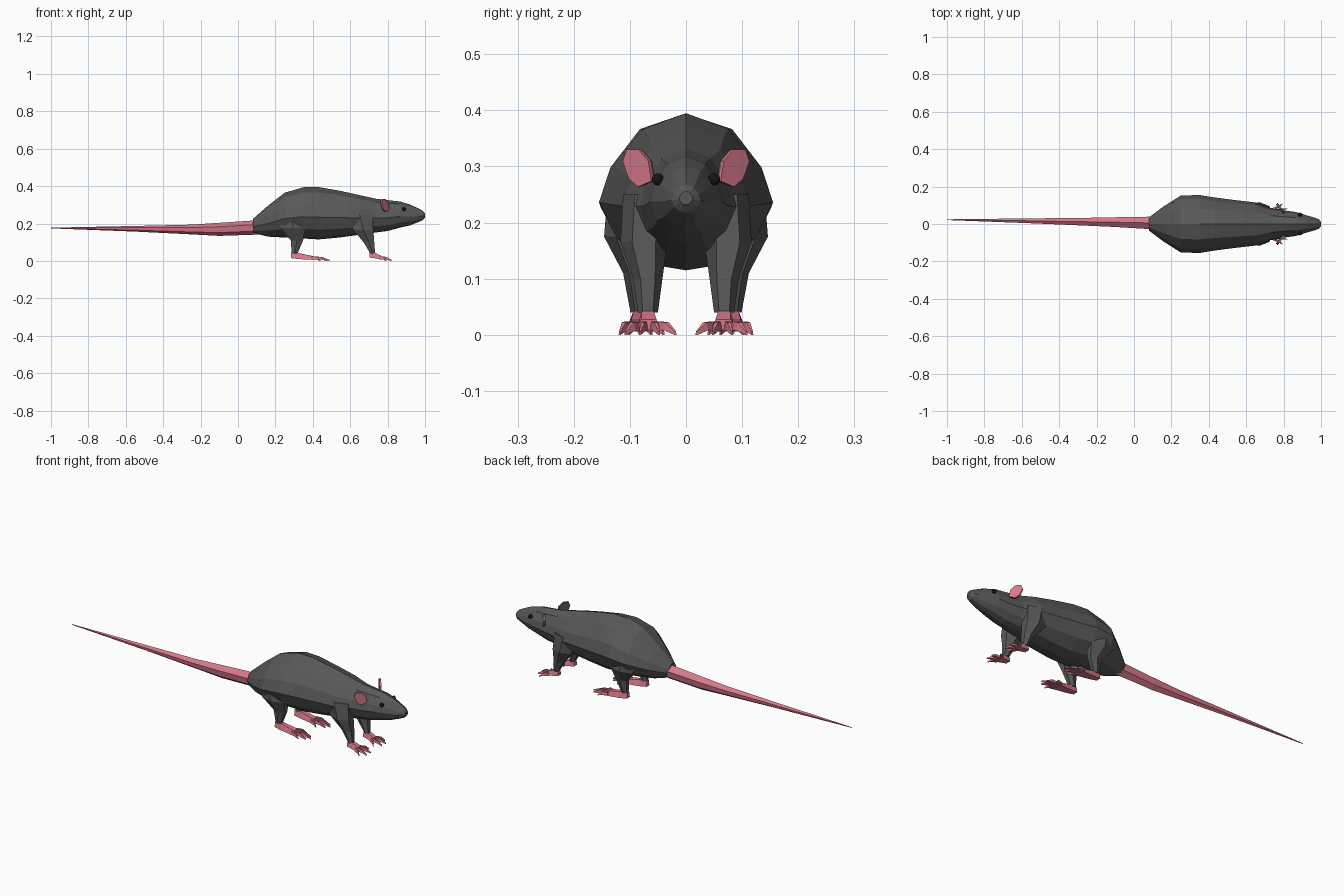
import bpy, bmesh, math
from mathutils import Vector

def material(name, col):
    m = bpy.data.materials.new(name)
    m.diffuse_color = (*col, 1)
    return m

FUR = material("fur", (0.10, 0.10, 0.10))
PINK = material("skin", (0.68, 0.19, 0.25))
BLACK = material("eye_black", (0.008, 0.008, 0.008))

def finish(name, bm, mat, mirror=False):
    bmesh.ops.recalc_face_normals(bm, faces=bm.faces)
    me = bpy.data.meshes.new(name)
    bm.to_mesh(me)
    bm.free()
    ob = bpy.data.objects.new(name, me)
    bpy.context.collection.objects.link(ob)
    me.materials.append(mat)
    if mirror:
        md = ob.modifiers.new("mirror", 'MIRROR')
        md.use_axis = (False, True, False)
        md.use_bisect_axis = (False, False, False)
        md.use_mirror_merge = False
    return ob

def loft(bm, rings):
    """Skin closed rings of points and cap both ends."""
    vs = [[bm.verts.new(p) for p in r] for r in rings]
    n = len(vs[0])
    for a, b in zip(vs, vs[1:]):
        for i in range(n):
            j = (i + 1) % n
            bm.faces.new((a[i], a[j], b[j], b[i]))
    bm.faces.new(vs[0])
    bm.faces.new(vs[-1])

def ring_x(x, y, z0, z1, hw, prof):
    c, h = (z0 + z1) / 2, (z1 - z0) / 2
    return [(x, y + hw * a, c + h * b) for a, b in prof]

def ring_z(x, y, z, rx, ry, n=6):
    return [(x + rx * math.cos(t), y + ry * math.sin(t), z)
            for t in (math.tau * (i + 0.5) / n for i in range(n))]

HALF = [(0.53, 0.8), (0.87, 0.3), (1, -0.15), (0.8, -0.62), (0.42, -0.93)]
BODY = [(0, 1)] + HALF + [(0, -1)] + [(-a, b) for a, b in reversed(HALF)]
TAIL = [(0, 1), (1, 0.4), (0.8, -0.5), (0, -1), (-0.8, -0.5), (-1, 0.4)]
BOX = [(0.6, 1), (1, -1), (-1, -1), (-0.6, 1)]

# body and head in one skin: x, bottom, top, half width
bm = bmesh.new()
loft(bm, [ring_x(x, 0, a, b, w, BODY) for x, a, b, w in [
    (0.08, 0.15, 0.225, 0.035), (0.16, 0.13, 0.295, 0.095),
    (0.25, 0.125, 0.365, 0.152), (0.35, 0.12, 0.394, 0.155),
    (0.43, 0.115, 0.395, 0.142), (0.54, 0.125, 0.376, 0.128),
    (0.65, 0.14, 0.352, 0.115), (0.735, 0.152, 0.333, 0.083),
    (0.80, 0.16, 0.325, 0.073), (0.865, 0.178, 0.318, 0.064),
    (0.92, 0.19, 0.302, 0.047), (0.965, 0.208, 0.280, 0.034),
    (0.988, 0.218, 0.268, 0.026), (1.0, 0.232, 0.256, 0.012)]])
finish("body", bm, FUR)

# tail
bm = bmesh.new()
loft(bm, [ring_x(x, y, a, b, w, TAIL) for x, y, a, b, w in [
    (0.13, 0.005, 0.142, 0.222, 0.034), (0.08, 0.006, 0.14, 0.216, 0.033),
    (-0.10, 0.01, 0.134, 0.204, 0.026), (-0.25, 0.012, 0.142, 0.194, 0.021),
    (-0.55, 0.017, 0.157, 0.187, 0.013), (-1.0, 0.023, 0.174, 0.178, 0.002)]])
finish("tail", bm, PINK)

# legs
LEGS = {
    "hind_leg": [(0.28, 0.09, 0.25, 0.085, 0.05), (0.295, 0.103, 0.175, 0.075, 0.043),
                 (0.315, 0.09, 0.11, 0.038, 0.022), (0.303, 0.083, 0.04, 0.018, 0.016)],
    "front_leg": [(0.65, 0.07, 0.25, 0.075, 0.042), (0.67, 0.075, 0.165, 0.062, 0.042),
                  (0.70, 0.068, 0.10, 0.033, 0.026), (0.72, 0.068, 0.04, 0.015, 0.018)]}
for name, rows in LEGS.items():
    bm = bmesh.new()
    loft(bm, [ring_z(*r) for r in rows])
    finish(name, bm, FUR, True)

# feet: a wedge sole, then fanned toes (base offset, tip offset, tip x)
def foot(name, sole, toes, bx, y):
    bm = bmesh.new()
    loft(bm, [ring_x(*r, BOX) for r in sole])
    for d0, d1, tx in toes:
        mx, my = bx + (tx - bx) * 0.5, y + (d0 + d1) / 2
        loft(bm, [ring_x(bx - 0.01, y + d0, 0.008, 0.024, 0.007, BOX),
                  ring_x(mx, my, 0.008, 0.022, 0.006, BOX),
                  ring_x(tx, y + d1, 0.0, 0.006, 0.002, BOX)])
    finish(name, bm, PINK, True)

foot("hind_foot", [(0.284, 0.083, 0.015, 0.044, 0.013), (0.325, 0.083, 0.01, 0.042, 0.018),
                   (0.40, 0.082, 0.006, 0.026, 0.026)],
     [(-0.022, -0.042, 0.435), (-0.012, -0.02, 0.475), (0, 0.0, 0.49),
      (0.012, 0.02, 0.475), (0.022, 0.036, 0.44)], 0.40, 0.082)
foot("front_foot", [(0.703, 0.068, 0.018, 0.045, 0.014), (0.735, 0.068, 0.014, 0.042, 0.018),
                    (0.765, 0.066, 0.008, 0.027, 0.023)],
     [(-0.018, -0.047, 0.79), (-0.007, -0.018, 0.82),
      (0.007, 0.016, 0.82), (0.018, 0.042, 0.795)], 0.765, 0.066)

# ears: pink front shell with a grey back
def ear(name, offset, mat, scale):
    bm = bmesh.new()
    u, up = Vector((-0.62, 0.78, 0.12)).normalized(), Vector((-0.1, 0.1, 1)).normalized()
    n = Vector((0.78, 0.62, 0))
    c = Vector((0.785, 0.082, 0.297)) + n * offset
    shape = [(-0.028, -0.02), (0.004, -0.034), (0.024, -0.022),
             (0.034, 0.008), (0.022, 0.031), (-0.006, 0.034), (-0.026, 0.016)]
    loft(bm, [[c + (u * a + up * b) * scale + n * d for a, b in shape]
              for d in (-0.003, 0.003)])
    finish(name, bm, mat, True)

ear("ear_inner", 0.003, PINK, 1.0)
ear("ear_back", -0.003, FUR, 0.97)

# eyes
bm = bmesh.new()
bmesh.ops.create_uvsphere(bm, u_segments=10, v_segments=6, radius=0.011)
bmesh.ops.translate(bm, verts=bm.verts, vec=(0.888, 0.050, 0.277))
finish("eye", bm, BLACK, True)
